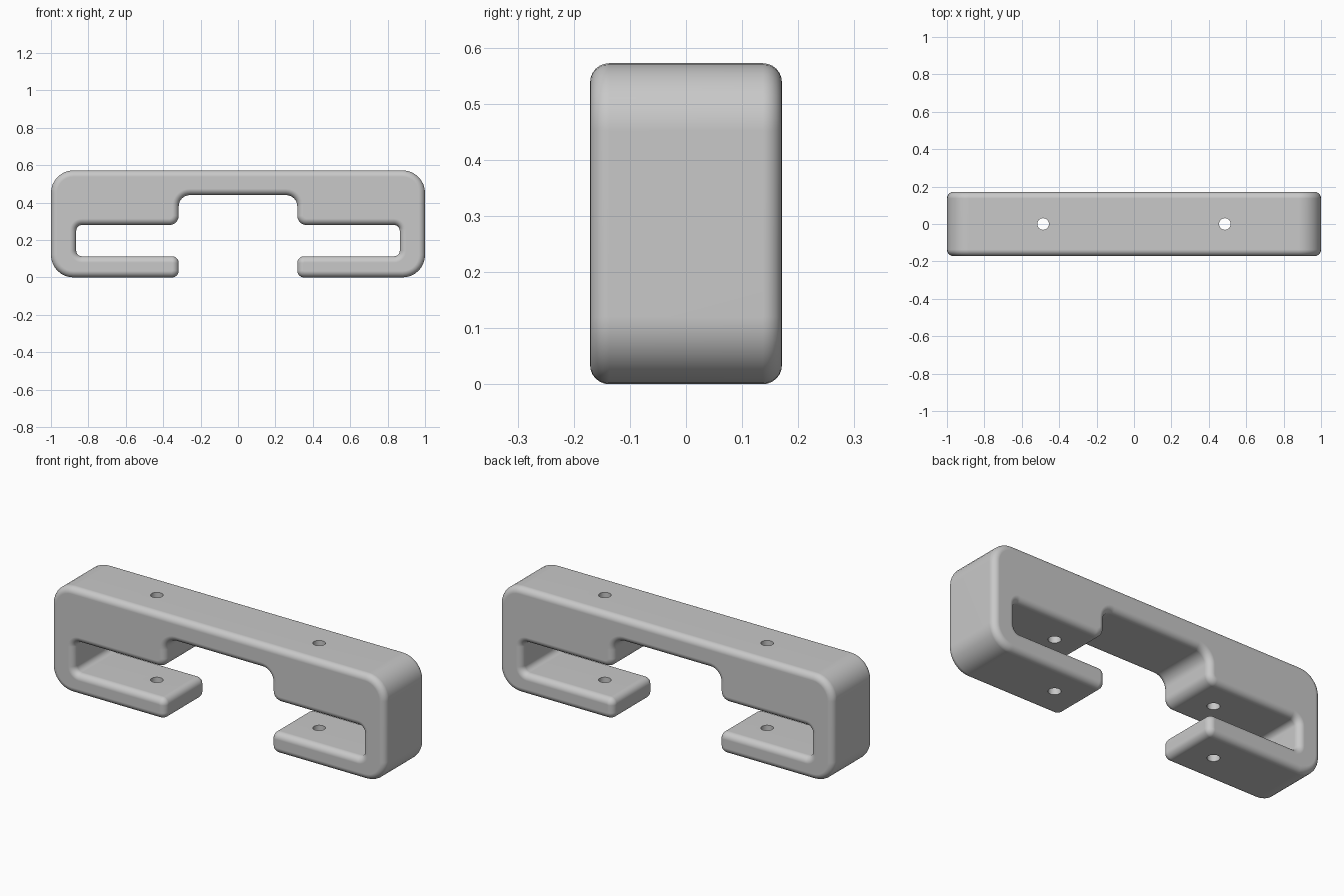
import bpy, bmesh, math
from mathutils import Vector

if "Cube" in bpy.data.objects:
    bpy.data.objects.remove(bpy.data.objects["Cube"], do_unlink=True)

HALF_DEPTH, EDGE, STEPS, ARC = 0.171, 0.034, 6, 8

# Right half of the section, counter-clockwise: x, z, corner radius
HALF = [(0.317, 0, 0.036), (1, 0, 0.12), (1, 0.572, 0.12)]
INNER = [(0.317, 0.44, 0.06), (0.317, 0.28, 0.05),
         (0.865, 0.28, 0.03), (0.865, 0.113, 0.03), (0.317, 0.113, 0.036)]


def mirrored(pts):
    return [(-x, z, r) for x, z, r in reversed(pts)]


SECTION = HALF + mirrored(HALF) + mirrored(INNER) + INNER


def section_loop(inset):
    """Rounded outline moved inwards by a constant distance."""
    loop = []
    n = len(SECTION)
    for i, (x, z, r) in enumerate(SECTION):
        p = Vector((x, z))
        a = (p - Vector(SECTION[i - 1][:2])).normalized()
        b = (Vector(SECTION[(i + 1) % n][:2]) - p).normalized()
        turn = 1 if a.x * b.y - a.y * b.x > 0 else -1
        centre = p + (b - a) * r
        radius = r - turn * inset
        for k in range(ARC + 1):
            t = k / ARC * math.pi / 2
            loop.append(centre + (a * math.sin(t) - b * math.cos(t)) * radius)
    return loop


# Body: stacked section loops, from the rounded front edge to the back one
bm = bmesh.new()
layers = []
angles = [k / STEPS * math.pi / 2 for k in range(STEPS + 1)]
for side, sweep in ((-1, angles[::-1]), (1, angles)):
    for t in sweep:
        y = side * (HALF_DEPTH - EDGE * (1 - math.sin(t)))
        layers.append([bm.verts.new((p.x, y, p.y))
                       for p in section_loop(EDGE * (1 - math.cos(t)))])
for low, high in zip(layers, layers[1:]):
    for i in range(len(low)):
        bm.faces.new((low[i - 1], low[i], high[i], high[i - 1]))
bm.faces.new(layers[0])
bm.faces.new(layers[-1])
bmesh.ops.recalc_face_normals(bm, faces=bm.faces)
mesh = bpy.data.meshes.new("clip_body")
bm.to_mesh(mesh)
bm.free()
body = bpy.data.objects.new("clip_body", mesh)
bpy.context.collection.objects.link(body)

grey = bpy.data.materials.new("plain_grey")
grey.use_nodes = True
colour = (0.58, 0.58, 0.58, 1)
grey.diffuse_color = colour
grey.node_tree.nodes["Principled BSDF"].inputs["Base Color"].default_value = colour
mesh.materials.append(grey)

# Screw holes through the top and the lower lips
for side in (-1, 1):
    bpy.ops.mesh.primitive_cylinder_add(vertices=32, radius=0.031, depth=2,
                                        location=(side * 0.486, 0, 0.3))
    cutter = bpy.context.object
    cutter.name = "hole_cutter"
    cutter.hide_render = True
    cutter.data.materials.append(grey)
    bpy.context.view_layer.objects.active = body
    cut = body.modifiers.new("screw_hole", "BOOLEAN")
    cut.operation, cut.solver, cut.object = "DIFFERENCE", "EXACT", cutter
    bpy.ops.object.modifier_apply(modifier=cut.name)
    bpy.data.objects.remove(cutter, do_unlink=True)

# Smooth fillets with flat main faces
bpy.ops.object.select_all(action="DESELECT")
body.select_set(True)
bpy.context.view_layer.objects.active = body
bpy.ops.object.shade_smooth_by_angle(angle=math.radians(35))
weighted = body.modifiers.new("flat_faces", "WEIGHTED_NORMAL")
weighted.keep_sharp = True
